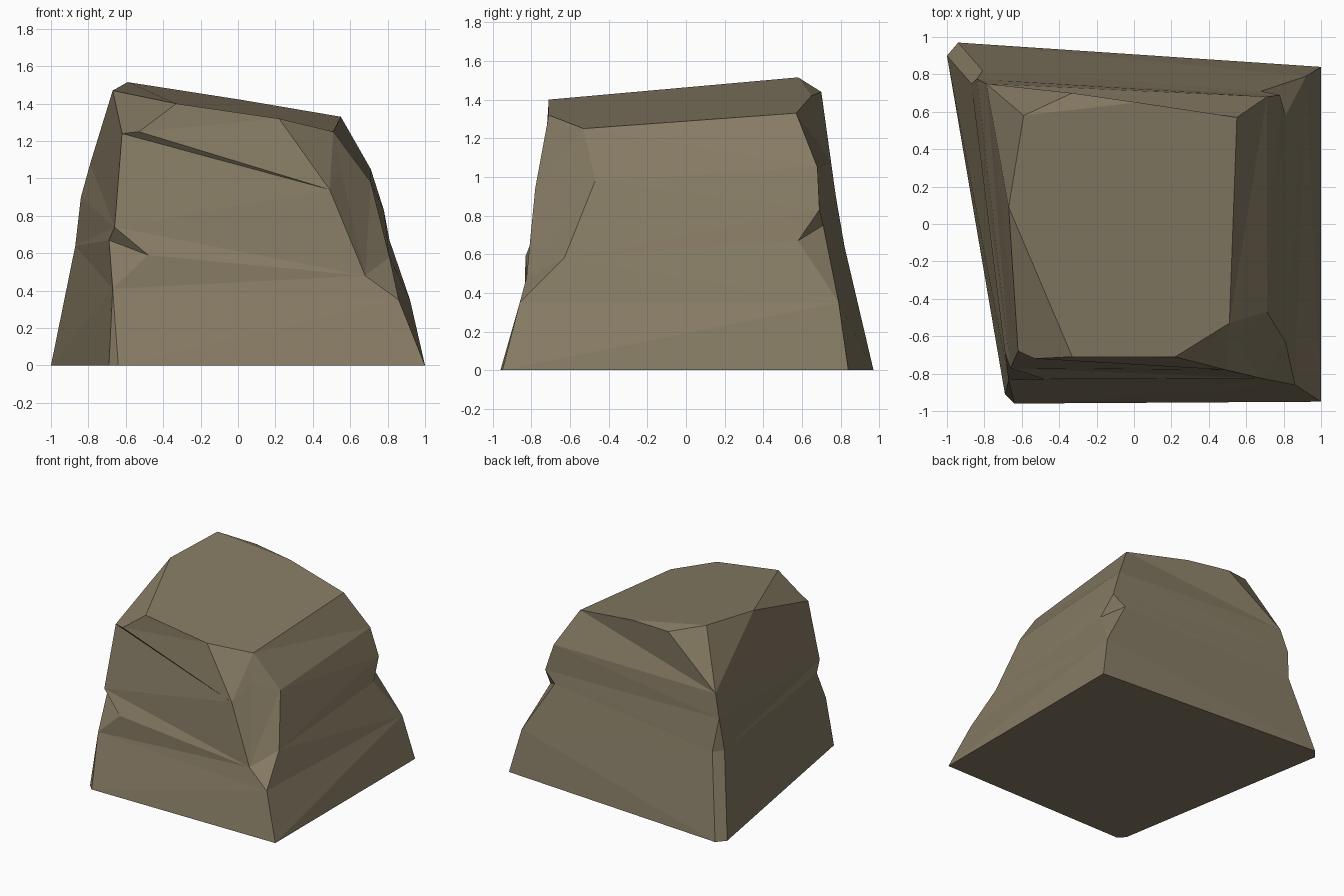
import bpy, bmesh

if "Cube" in bpy.data.objects:
    bpy.data.objects.remove(bpy.data.objects["Cube"])

mat = bpy.data.materials.new("weathered stone")
mat.diffuse_color = (0.235, 0.195, 0.125, 1)
mat.use_nodes = True
mat.node_tree.nodes["Principled BSDF"].inputs["Base Color"].default_value = mat.diffuse_color

bm = bmesh.new()
cache = {}


def V(p):
    if p not in cache:
        cache[p] = bm.verts.new(p)
    return cache[p]


def face(*pts):
    pts = list(dict.fromkeys(pts))
    if len(pts) > 2:
        vs = [V(p) for p in pts]
        if not bm.faces.get(vs):
            bm.faces.new(vs)


def stitch(a, b):
    """Span two rising corner lines with a wall, stepping up by height."""
    i = j = 0
    while i < len(a) - 1 or j < len(b) - 1:
        step_a = j == len(b) - 1 or (i < len(a) - 1 and a[i + 1][2] <= b[j + 1][2])
        if step_a:
            face(a[i], a[i + 1], b[j])
            i += 1
        else:
            face(a[i], b[j + 1], b[j])
            j += 1


# rim of the sloping top
t_left, t_peak, t_back = (-.67, .09, 1.47), (-.59, .58, 1.515), (-.33, .70, 1.44)
t_mid, t_br, t_fr = (.02, .65, 1.42), (.55, .57, 1.33), (.51, -.53, 1.25)
t_front, t_fl = (.22, -.71, 1.32), (-.33, -.71, 1.40)

# back left corner: narrow chamfer between two lines
bl_upper = [(-.84, .775, .90), (-.79, .75, 1.08)]
bl_left = [(-1, .90, 0), (-.87, .75, .64)] + bl_upper + [t_left]
bl_back = [(-.94, .97, 0), (-.81, .82, .64)] + bl_upper + [t_back]

# back right corner with a chipped notch
br_low = [(1, .84, 0), (.92, .79, .35)]
br_high = [(.78, .69, .83), (.71, .68, 1.05), t_br]
notch_back, notch_right = (.68, .71, .75), (.81, .58, .67)
br_back = br_low + [notch_back] + br_high
br_right = br_low + [notch_right] + br_high

# front right corner: broad broken facet
fr_low = [(1, -.95, 0), (.86, -.86, .35)]
fr_chip = (.68, -.825, .48)
fr_right = fr_low + [(.81, -.63, .58), (.71, -.47, .98), t_fr]
fr_inner = fr_low + [fr_chip, (.55, -.62, 1.05), t_fr]
fr_front = fr_low + [fr_chip, (.49, -.78, .94), t_front]

# front left corner with a second notch
fl_joint, fl_lip, fl_top = (-.67, -.835, .41), (-.66, -.77, .74), (-.62, -.68, 1.24)
fl_cut, fl_cut_left, fl_brow = (-.48, -.83, .59), (-.69, -.69, .67), (-.53, -.72, 1.25)
fl_front = [(-.64, -.96, 0), fl_joint, fl_cut, fl_lip, fl_top, fl_brow, t_fl]
fl_left = [(-.69, -.91, 0), fl_joint, fl_cut_left, fl_lip, fl_top]

# walls
stitch(bl_back, br_back)
stitch(br_right, fr_right)
stitch(fr_front, fl_front)
stitch(fl_left, bl_left)

# corner facets and notches
stitch(bl_left[:4], bl_back[:4])
stitch(fr_right[1:], fr_inner[1:])
stitch(fr_inner[2:], fr_front[2:])
stitch(fl_left[:2], fl_front[:2])
face(bl_upper[1], t_left, t_peak)
face(bl_upper[1], t_peak, t_back)
face(br_low[1], notch_right, notch_back)
face(br_high[0], notch_back, notch_right)
face(fl_joint, fl_cut, fl_cut_left)
face(fl_lip, fl_cut_left, fl_cut)
face(t_left, fl_top, fl_brow, t_fl)

# top and underside
face(t_left, t_fl, t_front, t_fr, t_br, t_mid, t_peak)
face(t_peak, t_mid, t_back)
face(t_back, t_mid, t_br)
face(bl_left[0], bl_back[0], br_low[0], fr_low[0], fl_front[0], fl_left[0])

bmesh.ops.recalc_face_normals(bm, faces=bm.faces)
me = bpy.data.meshes.new("boulder")
bm.to_mesh(me)
bm.free()
me.materials.append(mat)
bpy.context.collection.objects.link(bpy.data.objects.new("boulder", me))
